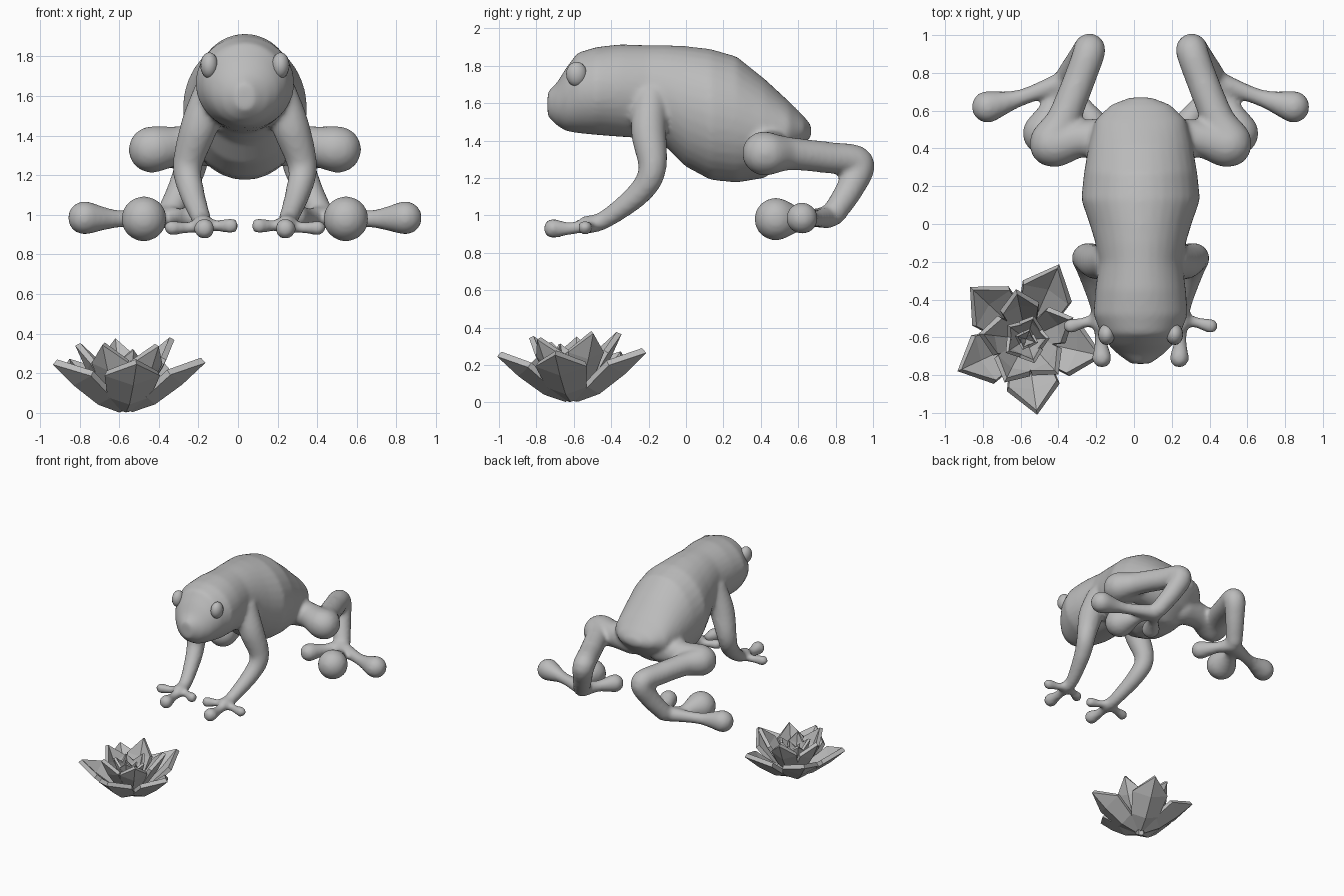
import bpy, bmesh, math, random
from mathutils import Vector, Matrix

random.seed(4)
if "Cube" in bpy.data.objects:
    bpy.data.objects.remove(bpy.data.objects["Cube"], do_unlink=True)

GREY = (0.5, 0.5, 0.5, 1)
grey = bpy.data.materials.new("plain grey")
grey.use_nodes = True
grey.diffuse_color = GREY
grey.node_tree.nodes["Principled BSDF"].inputs["Base Color"].default_value = GREY

FROG_X = 0.035  # mirror plane of the frog


def add_object(name, bm, location=(0, 0, 0)):
    bmesh.ops.recalc_face_normals(bm, faces=bm.faces)
    mesh = bpy.data.meshes.new(name)
    bm.to_mesh(mesh)
    bm.free()
    mesh.materials.append(grey)
    obj = bpy.data.objects.new(name, mesh)
    obj.location = location
    bpy.context.collection.objects.link(obj)
    return obj


def apply_modifiers(obj):
    bpy.ops.object.select_all(action="DESELECT")
    obj.select_set(True)
    bpy.context.view_layer.objects.active = obj
    for mod in list(obj.modifiers):
        bpy.ops.object.modifier_apply(modifier=mod.name)


def loft(bm, sections, sides=32):
    """Closed hull of ellipses: y, half width, bottom, top."""
    rings = []
    for y, half, low, high in sections:
        ring = []
        for i in range(sides):
            a = math.tau * i / sides
            z = (low + high) / 2 + (high - low) / 2 * math.sin(a)
            ring.append(bm.verts.new((half * math.cos(a), y, z)))
        rings.append(ring)
    for a, b in zip(rings, rings[1:]):
        for i in range(sides):
            j = (i + 1) % sides
            bm.faces.new((a[i], a[j], b[j], b[i]))
    bm.faces.new(rings[0])
    bm.faces.new(rings[-1])


def catmull(p, q, r, s, t):
    return 0.5 * (2 * q + (r - p) * t + (2 * p - 5 * q + 4 * r - s) * t ** 2
                  + (3 * q - p - 3 * r + s) * t ** 3)


def limb(bm, points, side):
    """Sweep a ball along a smooth path of x, y, z, radius."""
    pts = [Vector(p) for p in points]
    pts = [pts[0]] + pts + [pts[-1]]
    for k in range(1, len(pts) - 2):
        p, q, r, s = pts[k - 1:k + 3]
        steps = max(2, int((r - q).xyz.length / (0.3 * min(q.w, r.w))))
        for i in range(steps + 1):
            c = catmull(p, q, r, s, i / steps)
            bmesh.ops.create_icosphere(
                bm, subdivisions=3, radius=c.w,
                matrix=Matrix.Translation((c.x * side, c.y, c.z)))


# Head and trunk from muzzle to rump
TRUNK = [
    (-.74, .05, 1.53, 1.66), (-.69, .12, 1.48, 1.71), (-.64, .17, 1.45, 1.79),
    (-.58, .21, 1.44, 1.87), (-.48, .25, 1.43, 1.9), (-.35, .24, 1.42, 1.915),
    (-.2, .22, 1.41, 1.91), (-.1, .24, 1.36, 1.91), (0, .27, 1.26, 1.905),
    (.13, .315, 1.19, 1.89), (.27, .3, 1.175, 1.85), (.42, .275, 1.2, 1.73),
    (.55, .24, 1.3, 1.61), (.63, .16, 1.38, 1.53), (.67, .06, 1.42, 1.48)]

# Front limb
ARM = [(.17, -.19, 1.62, .09), (.23, -.2, 1.45, .095), (.29, -.18, 1.25, .075),
       (.27, -.25, 1.12, .065), (.22, -.43, .98, .05), (.21, -.53, .95, .05)]
WRIST = (.21, -.5, .95, .04)
FINGERS = [
    [WRIST, (.21, -.62, .93, .035), (.205, -.71, .93, .053)],
    [WRIST, (.29, -.52, .935, .03), (.37, -.54, .935, .04)],
    [WRIST, (.14, -.53, .945, .03), (.07, -.56, .945, .04)]]

# Hind limb folded back on itself
LEG = [(.14, .45, 1.36, .12), (.32, .45, 1.35, .1), (.47, .42, 1.33, .118),
       (.41, .55, 1.33, .09), (.33, .75, 1.31, .085), (.27, .92, 1.28, .085),
       (.31, .88, 1.15, .075), (.38, .79, 1.01, .065)]
ANKLE = (.39, .76, .99, .06)
TOES = [
    [ANKLE, (.46, .64, .98, .05), (.51, .48, .98, .115)],
    [ANKLE, (.63, .67, .98, .045), (.81, .62, .985, .085)],
    [ANKLE, (.32, .65, .99, .045), (.25, .54, .99, .07)]]

bm = bmesh.new()
loft(bm, TRUNK)
for side in (-1, 1):
    for path in [ARM, LEG] + FINGERS + TOES:
        limb(bm, path, side)
frog = add_object("frog_body", bm, (FROG_X, 0, 0))

# Fuse everything into one soft skin
fuse = frog.modifiers.new("fuse", "REMESH")
fuse.mode = "VOXEL"
fuse.voxel_size = 0.015
fuse.use_smooth_shade = True
soften = frog.modifiers.new("soften", "SMOOTH")
soften.factor = 0.5
soften.iterations = 8
apply_modifiers(frog)
bpy.ops.object.shade_smooth()

# Eyes
for name, side in (("right_eye", -1), ("left_eye", 1)):
    bm = bmesh.new()
    bmesh.ops.create_uvsphere(bm, u_segments=16, v_segments=10, radius=1)
    bmesh.ops.scale(bm, vec=(.045, .056, .066), verts=bm.verts)
    eye = add_object(name, bm, (FROG_X + side * .18, -.585, 1.755))
    eye.data.shade_smooth()

# Flower: rings of cupped, faceted petals
# count, first angle, half width, thickness, centre line of radius and height
RINGS = [
    ("outer", 5, 207, .135, .035, [(.03, .02), (.15, .06), (.29, .16), (.41, .27)]),
    ("middle", 5, 243, .1, .03, [(.03, .05), (.11, .11), (.19, .23), (.25, .36)]),
    ("inner", 5, 215, .06, .02, [(.02, .08), (.06, .14), (.1, .23), (.12, .31)]),
    ("heart", 4, 250, .035, .015, [(.01, .1), (.03, .15), (.05, .21), (.055, .27)])]
SPREAD = (0.3, 0.75, 1, 0)  # width along the petal
for name, count, start, half, thick, line in RINGS:
    bm = bmesh.new()
    for k in range(count):
        turn = math.radians(start + 360 * k / count + random.uniform(-4, 4))
        size = random.uniform(.94, 1.05)
        spin = Matrix.Rotation(turn, 4, "Z")
        rows = []
        for (r, z), w in zip(line, SPREAD):
            offsets = (-1, 0, 1) if w else (0,)
            rows.append([bm.verts.new(spin @ Vector((
                r * size - .03 * abs(s) * w, s * half * w,
                z * size + .35 * half * abs(s) * w))) for s in offsets])
        for a, b in zip(rows, rows[1:]):
            for i in (0, 1):
                if len(b) == 1:
                    bm.faces.new((a[i], a[i + 1], b[0]))
                else:
                    bm.faces.new((a[i], a[i + 1], b[i + 1], b[i]))
    ring = add_object(name + "_petals", bm, (-.57, -.61, 0))
    shell = ring.modifiers.new("thickness", "SOLIDIFY")
    shell.thickness = thick
    shell.offset = 0
    apply_modifiers(ring)
